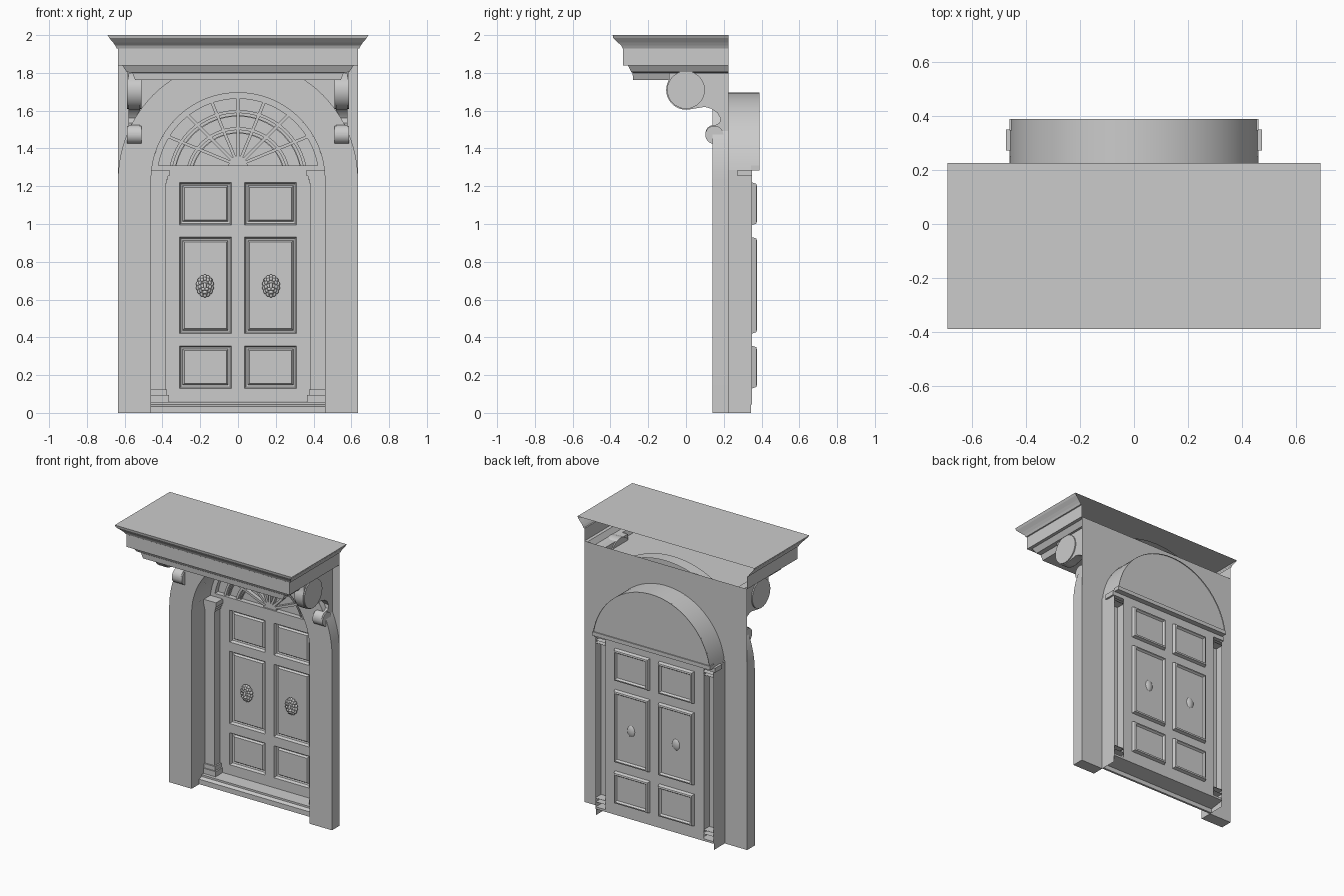
import bpy, bmesh, math
from math import sin, cos, pi, radians

if "Cube" in bpy.data.objects:
    bpy.data.objects.remove(bpy.data.objects["Cube"])

CZ, RI, RO = 1.235, 0.46, 0.635      # arch centre height, inner and outer radius
YF, YW, YD, YG = 0.14, 0.225, 0.35, 0.388   # pier front, wall back, door, fanlight back


def mesh(name, verts, faces, smooth=False):
    me = bpy.data.meshes.new(name)
    me.from_pydata(verts, [], faces)
    bm = bmesh.new()
    bm.from_mesh(me)
    bmesh.ops.remove_doubles(bm, verts=bm.verts, dist=1e-5)
    bmesh.ops.recalc_face_normals(bm, faces=bm.faces)
    bm.to_mesh(me)
    bm.free()
    ob = bpy.data.objects.new(name, me)
    bpy.context.collection.objects.link(ob)
    if smooth:
        bpy.context.view_layer.objects.active = ob
        ob.select_set(True)
        bpy.ops.object.shade_smooth_by_angle(angle=radians(35))
        ob.select_set(False)
    return ob


def loft(name, paths, closed=False, ends=False, smooth=True):
    n, m = len(paths[0]), len(paths)
    f = []
    for i in range(m if closed else m - 1):
        a, b = i * n, (i + 1) % m * n
        f += [(a + k, a + k + 1, b + k + 1, b + k) for k in range(n - 1)]
    if ends:
        f += [[i * n for i in range(m)], [i * n + n - 1 for i in range(m)]]
    return mesh(name, [p for q in paths for p in q], f, smooth)


def box(name, x0, x1, y0, y1, z0, z1, back=True):
    v = [(x, y, z) for x in (x0, x1) for y in (y0, y1) for z in (z0, z1)]
    f = [(0, 1, 3, 2), (4, 5, 7, 6), (0, 1, 5, 4), (0, 2, 6, 4), (1, 3, 7, 5)]
    return mesh(name, v, f + ([(2, 3, 7, 6)] if back else []))


def extrude_x(name, prof, x0, x1, smooth=False):
    n = len(prof)
    v = [(x, y, z) for x in (x0, x1) for y, z in prof]
    f = [(i, (i + 1) % n, n + (i + 1) % n, n + i) for i in range(n)]
    return mesh(name, v, f + [list(range(n)), list(range(n, 2 * n))], smooth)


# Arched surround: piers, archivolt and flat wall behind
TOP = 1.84
corner = math.atan2(TOP - CZ, RO)
angs = sorted([pi * i / 48 for i in range(49)] + [corner, pi - corner])


def arch(r, y, foot=0.0):
    return ([(r, y, foot)] + [(r * cos(a), y, CZ + r * sin(a)) for a in angs]
            + [(-r, y, foot)])


def wall_edge(y):
    pts = [(RO, y, 0)]
    for a in angs:
        k = min(RO / max(abs(cos(a)), 1e-6), (TOP - CZ) / max(sin(a), 1e-6))
        pts.append((k * cos(a), y, CZ + k * sin(a)))
    return pts + [(-RO, y, 0)]


loft("arched_surround", [arch(RI, YW), arch(RI, YF), arch(RO, YF), arch(RO, YW)], ends=True)
loft("wall_panel", [arch(RI, YW), wall_edge(YW)], smooth=False)

# Deep reveal: jambs and the arched fanlight recess
a0 = math.asin((1.285 - CZ) / RI)
for s in (1, -1):
    loft("jamb", [[(s * RI, y, 0), (s * RI, y, 1.285)] for y in (YW, 0.345)], smooth=False)


def arc(r, y, zbase, n=40):
    t = math.asin((zbase - CZ) / r)
    return [(r * cos(a), y, CZ + r * sin(a)) for a in (t + (pi - 2 * t) * i / n for i in range(n + 1))]


loft("fanlight_recess", [arc(RI, YW, 1.285), arc(RI, YG, 1.285)])
mesh("fanlight_pane", arc(RI, YG - 0.008, 1.285), [list(range(41))])
box("fanlight_sill", -RI, RI, 0.345, YG, 1.283, 1.31)


# Fanlight frame, glazing arcs and spokes
def arc_bar(name, r0, r1, y0, y1, zb=1.3):
    loft(name, [arc(r0, y0, zb), arc(r1, y0, zb), arc(r1, y1, zb), arc(r0, y1, zb)],
         closed=True, ends=True)


arc_bar("fanlight_frame", 0.428, 0.46, 0.345, 0.38)
for r in (0.36, 0.27):
    arc_bar("glazing_arc", r - 0.008, r + 0.008, 0.357, 0.38)
    arc_bar("glazing_arc_thin", r - 0.026, r - 0.02, 0.362, 0.38)
HZ = 1.31
for i in range(1, 8):
    a = pi * i / 8
    h = HZ - CZ
    length = -h * sin(a) + math.sqrt(0.435 ** 2 - (h * cos(a)) ** 2)
    sp = box("fanlight_spoke", 0.04, length, 0.352, 0.38, -0.008, 0.008)
    sp.location.z = HZ
    sp.rotation_euler.y = -a
hub = [(0.05 * cos(pi * i / 12), HZ + 0.05 * sin(pi * i / 12)) for i in range(13)]
mesh("fanlight_hub", [(x, y, z) for y in (0.355, 0.38) for x, z in hub],
     [list(range(13))] + [(i, i + 1, i + 14, i + 13) for i in range(12)])

# Pilasters with stepped base and capital
for s in (1, -1):
    for name, xi, y, z0, z1 in (("pilaster_shaft", 0.385, 0.29, 0.12, 1.22),
                                ("pilaster_plinth", 0.365, 0.272, 0.055, 0.095),
                                ("pilaster_base", 0.375, 0.28, 0.095, 0.125),
                                ("capital_neck", 0.378, 0.283, 1.215, 1.235),
                                ("capital_mid", 0.37, 0.277, 1.235, 1.255),
                                ("capital_cap", 0.362, 0.272, 1.255, 1.287)):
        xo = 0.473 if name == "capital_cap" else RI
        box(name, *sorted((s * xi, s * xo)), y, 0.35, z0, z1, back=name == "capital_cap")

# Stepped threshold
extrude_x("threshold", [(0.225, 0), (0.225, 0.035), (0.25, 0.045), (0.25, 0.058),
                        (0.35, 0.06), (0.35, 0.045), (0.24, 0.03), (0.24, 0)], -RI, RI)

# Door sheet with six sunk, moulded panels
xs = [-0.385, -0.31, -0.035, 0.035, 0.31, 0.385]
zs = [0.058, 0.13, 0.355, 0.42, 0.93, 0.995, 1.22, 1.285]
rings = [(0, YD), (0.007, 0.372), (0.017, 0.375), (0.026, 0.362)]
dv, df = [], []
for i in range(5):
    for j in range(7):
        panel = i in (1, 3) and j in (1, 3, 5)
        for k, (d, y) in enumerate(rings if panel else rings[:1]):
            x0, x1, z0, z1 = xs[i] + d, xs[i + 1] - d, zs[j] + d, zs[j + 1] - d
            b = len(dv)
            dv += [(x0, y, z0), (x1, y, z0), (x1, y, z1), (x0, y, z1)]
            if k:
                df += [(b - 4 + q, b - 4 + (q + 1) % 4, b + (q + 1) % 4, b + q) for q in range(4)]
        df.append((b, b + 1, b + 2, b + 3))
mesh("door", dv, df)


# Animal-head door ornaments
def ball(bm, c, r):
    g = bmesh.ops.create_uvsphere(bm, u_segments=12, v_segments=8, radius=1)
    for v in g["verts"]:
        v.co = [c[k] + v.co[k] * r[k] for k in range(3)]


for s in (1, -1):
    bm = bmesh.new()
    ball(bm, (0, 0, 0), (0.036, 0.022, 0.048))
    for n, rx, rz, y, r in ((14, 0.037, 0.048, -0.004, 0.011), (11, 0.028, 0.037, -0.016, 0.009)):
        for i in range(n):
            a = 2 * pi * i / n + pi / 2
            ball(bm, (rx * cos(a), y, rz * sin(a)), (r, r, r * 1.2))
    ball(bm, (0, -0.025, -0.003), (0.009, 0.016, 0.022))
    ball(bm, (0, -0.022, -0.033), (0.013, 0.01, 0.009))
    for t in (1, -1):
        ball(bm, (t * 0.009, -0.03, -0.017), (0.012, 0.012, 0.009))
        ball(bm, (t * 0.014, -0.021, 0.014), (0.008, 0.008, 0.005))
        ball(bm, (t * 0.029, -0.014, 0.032), (0.008, 0.007, 0.01))
    for f in bm.faces:
        f.smooth = True
    me = bpy.data.meshes.new("door_ornament")
    bm.to_mesh(me)
    bm.free()
    ob = bpy.data.objects.new("door_ornament", me)
    ob.location = (s * 0.175, 0.35, 0.672)
    bpy.context.collection.objects.link(ob)

# Scroll brackets under the cornice
big = [(0.105 * cos(radians(a)), 1.71 + 0.105 * sin(radians(a))) for a in range(150, 281, 10)]
small = [(0.148 + 0.046 * cos(radians(a)), 1.475 + 0.05 * sin(radians(a))) for a in range(80, 271, 19)]
prof = ([(YW, 1.8), (-0.091, 1.8)] + big +
        [(0.1, 1.62), (0.135, 1.61), (0.165, 1.59), (0.182, 1.56), (0.178, 1.535)] + small +
        [(0.165, 1.415), (0.19, 1.44), (YW, 1.46)])
for s in (1, -1):
    extrude_x("scroll_bracket", prof, *sorted((s * 0.518, s * 0.58)), smooth=True)
    for name, y, z, r in (("bracket_eye", 0.0, 1.71, 0.1), ("bracket_roll", 0.15, 1.472, 0.048)):
        disc = [(y + r * cos(2 * pi * i / 28), z + r * sin(2 * pi * i / 28)) for i in range(28)]
        extrude_x(name, disc, *sorted((s * 0.51, s * 0.588)), smooth=True)

# Cornice: moulded shell swept round three sides, open at the back
steps = [(0.69, -0.388, 2.0), (0.682, -0.385, 1.985), (0.662, -0.362, 1.962), (0.65, -0.343, 1.945),
         (0.642, -0.336, 1.93), (0.635, -0.333, 1.928), (0.635, -0.333, 1.84), (0.612, -0.308, 1.84),
         (0.59, -0.29, 1.805), (0.56, -0.283, 1.8), (0.545, -0.28, 1.763)]
rows = [[(x, YW, z), (x, y, z), (-x, y, z), (-x, YW, z)] for x, y, z in steps]
loft("cornice", rows, smooth=False)
mesh("cornice_top", rows[0], [(0, 1, 2, 3)])
mesh("cornice_soffit", rows[-1], [(0, 1, 2, 3)])
